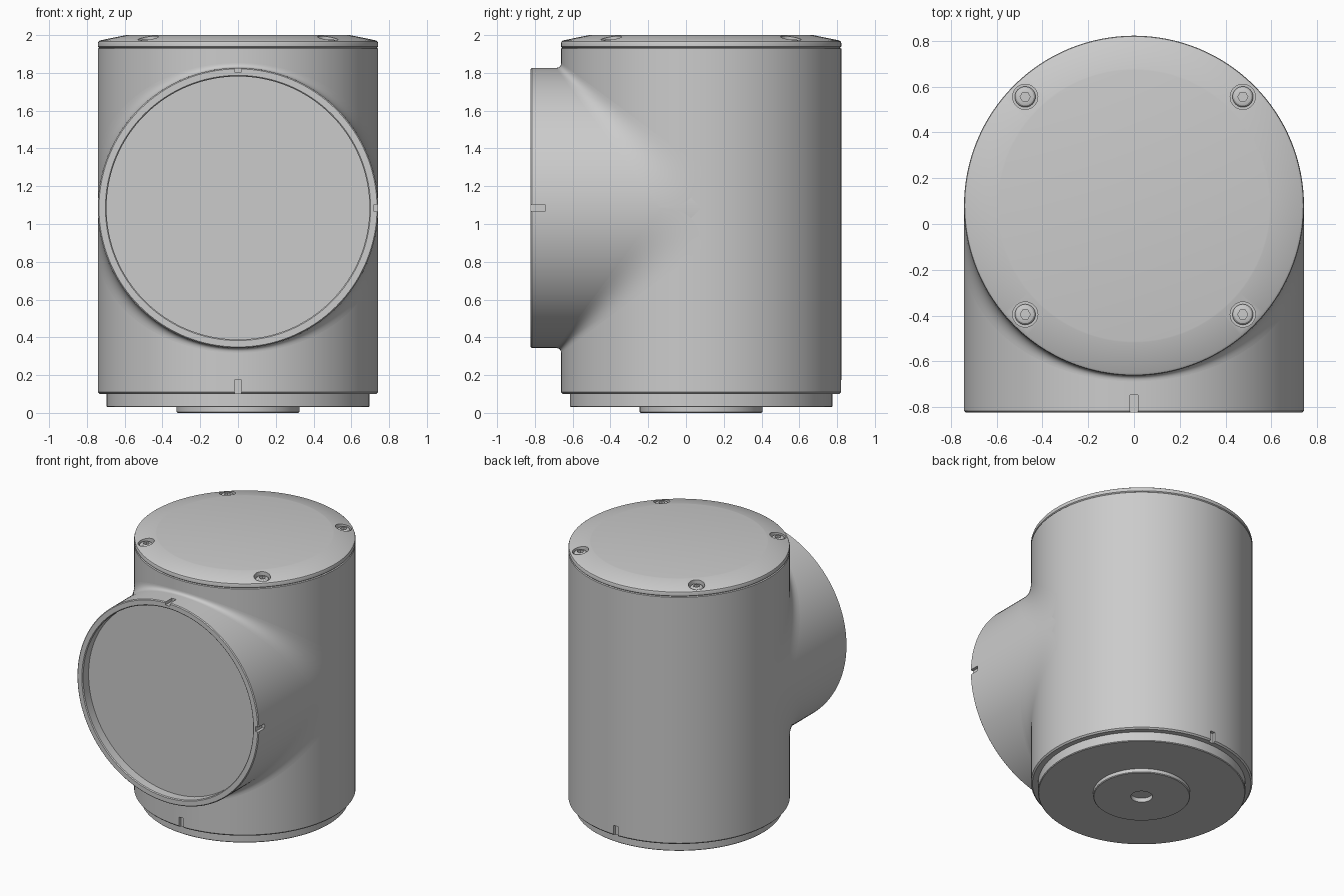
import bpy, bmesh
from math import sin, cos, pi, radians, sqrt
from mathutils import Vector

if "Cube" in bpy.data.objects:
    bpy.data.objects.remove(bpy.data.objects["Cube"])

R, YC, ZB, FRONT = 0.742, 0.08, 1.085, 0.822
SEG = 128


def finish(bm, name, loc=(0, 0, 0), rot=(0, 0, 0), smooth=True):
    bmesh.ops.recalc_face_normals(bm, faces=bm.faces)
    me = bpy.data.meshes.new(name)
    bm.to_mesh(me)
    bm.free()
    ob = bpy.data.objects.new(name, me)
    bpy.context.collection.objects.link(ob)
    ob.location, ob.rotation_euler = loc, rot
    if smooth:
        shade(ob)
    return ob


def shade(ob):
    bpy.ops.object.select_all(action='DESELECT')
    bpy.context.view_layer.objects.active = ob
    ob.select_set(True)
    bpy.ops.object.shade_smooth_by_angle(angle=radians(25))


def lathe(name, profile, loc, rot=(0, 0, 0), seg=SEG, smooth=True):
    """Closed solid of revolution; profile runs from axis to axis as (r, z)."""
    bm = bmesh.new()
    rings = []
    for r, z in profile:
        n = 1 if r == 0 else seg
        rings.append([bm.verts.new((r * cos(2 * pi * i / seg), r * sin(2 * pi * i / seg), z))
                      for i in range(n)])
    for a, b in zip(rings, rings[1:]):
        for i in range(seg):
            j = (i + 1) % seg
            if len(a) == 1:
                bm.faces.new((a[0], b[i], b[j]))
            elif len(b) == 1:
                bm.faces.new((a[i], a[j], b[0]))
            else:
                bm.faces.new((a[i], a[j], b[j], b[i]))
    return finish(bm, name, loc, rot, smooth)


def box(name, loc, size):
    bm = bmesh.new()
    bmesh.ops.create_cube(bm, size=1)
    bmesh.ops.scale(bm, vec=size, verts=bm.verts)
    return finish(bm, name, loc, smooth=False)


def cut(ob, cutters):
    for c in cutters:
        m = ob.modifiers.new("cut", 'BOOLEAN')
        m.operation, m.solver, m.object = 'DIFFERENCE', 'EXACT', c
        bpy.ops.object.select_all(action='DESELECT')
        bpy.context.view_layer.objects.active = ob
        ob.select_set(True)
        bpy.ops.object.modifier_move_to_index(modifier=m.name, index=0)
        bpy.ops.object.modifier_apply(modifier=m.name)
        bpy.data.objects.remove(c)
    shade(ob)


# main upright body, with spigot and pilot disc underneath
body = lathe("housing_body", [
    (0, 0.03), (0.073, 0.03), (0.073, 0), (0.32, 0), (0.325, 0.005), (0.325, 0.03),
    (0.69, 0.03), (0.695, 0.035), (0.695, 0.10), (0.732, 0.10), (R, 0.11),
    (R, 1.928), (0.736, 1.932), (0, 1.932)], (0, YC, 0))
# alignment notches at the foot, front and back
cut(body, [box("notch", (0, YC + s * R, 0.135), (0.036, 0.044, 0.08)) for s in (-1, 1)])

# top cover with sloping shoulder
cover = lathe("top_cover", [
    (0, 1.932), (0.734, 1.932), (R, 1.939), (R, 1.958), (0.739, 1.966), (0.73, 1.972),
    (0.598, 1.999), (0.592, 2.0), (0, 2.0)], (0, YC, 0))
spots = [(sx * 0.475, YC + sy * 0.475) for sx in (-1, 1) for sy in (-1, 1)]
cut(cover, [lathe("bore", [(0, 1.95), (0.055, 1.95), (0.055, 2.05), (0, 2.05)],
                  (x, y, 0), seg=32, smooth=False) for x, y in spots])

# socket-head screws in the counterbores
for x, y in spots:
    screw = lathe("cover_screw", [
        (0, 1.945), (0.045, 1.945), (0.045, 1.966), (0.038, 1.974), (0.028, 1.977),
        (0, 1.977)], (x, y, 0), seg=32)
    cut(screw, [lathe("hex", [(0, 1.96), (0.022, 1.96), (0.022, 2.0), (0, 2.0)],
                      (x, y, 0), seg=6, smooth=False)])

# side outlet facing forward, with recessed face
outlet = lathe("front_outlet", [
    (0, -YC), (R, -YC), (R, FRONT - 0.006), (R - 0.006, FRONT), (0.702, FRONT),
    (0.696, FRONT - 0.006), (0.696, FRONT - 0.07), (0, FRONT - 0.07)],
    (0, 0, ZB), (radians(90), 0, 0))
bpy.context.view_layer.update()
cut(outlet, [box("notch", (0, -FRONT + 0.03, ZB + R), (0.036, 0.09, 0.044)),
             box("notch", (R, -FRONT + 0.03, ZB), (0.044, 0.09, 0.036))])

# blend between outlet and body, widening toward the sides
for name, side in (("blend_upper", 1), ("blend_lower", -1)):
    bm = bmesh.new()
    rows = []
    for i in range(97):
        t = pi * i / 96
        s = sin(t)
        w = 0.025 + 0.19 * (1 - s)
        corner = Vector((R * cos(t), YC - R * s, ZB + side * R * s))
        p0 = corner + Vector((0, -w, 0))
        p2 = corner + Vector((0, 0, side * w))
        rows.append([bm.verts.new(p0 * (1 - u) ** 2 + corner * 2 * u * (1 - u) + p2 * u * u)
                     for u in (k / 10 for k in range(11))])
    for a, b in zip(rows, rows[1:]):
        for k in range(10):
            bm.faces.new((a[k], a[k + 1], b[k + 1], b[k]))
    blend = finish(bm, name)
    # make the outside of the blend face forward
    if sum(p.normal.y * p.area for p in blend.data.polygons) > 0:
        blend.data.flip_normals()
